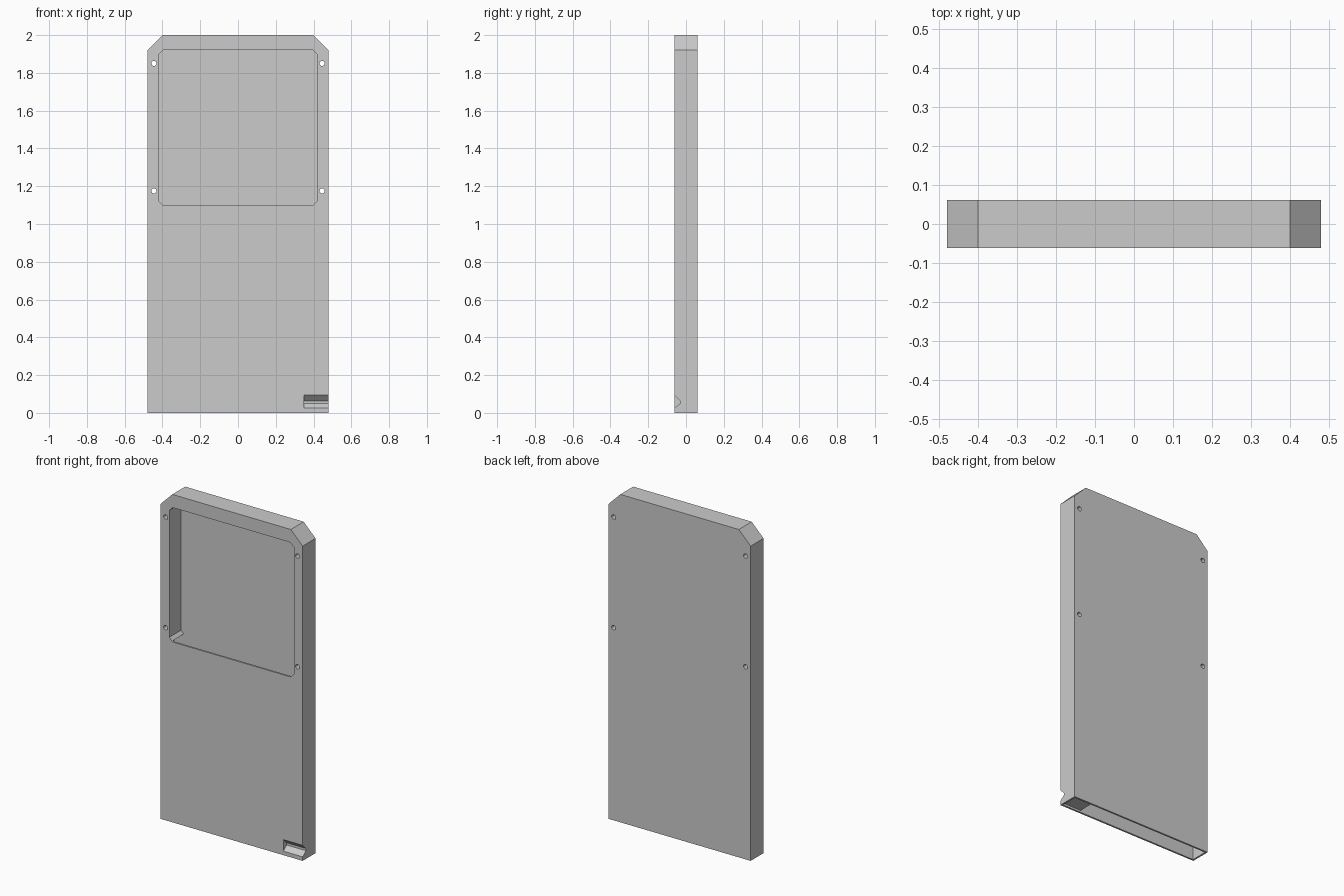
import bpy, bmesh, math
from mathutils import Vector

cube = bpy.data.objects.get("Cube")
if cube:
    bpy.data.objects.remove(cube, do_unlink=True)

HALF_D = 0.062    # half thickness of the case
WALL = 0.011      # shell thickness
HALF_W = 0.48

grey = bpy.data.materials.new("light grey")
grey.use_nodes = True
colour = (0.6, 0.6, 0.6, 1)
grey.diffuse_color = colour
grey.node_tree.nodes["Principled BSDF"].inputs["Base Color"].default_value = colour


def prism(name, profile, extrude):
    """Closed solid made by extruding a flat outline of 3D points."""
    bm = bmesh.new()
    face = bm.faces.new([bm.verts.new(p) for p in profile])
    out = bmesh.ops.extrude_face_region(bm, geom=[face])
    moved = [v for v in out["geom"] if isinstance(v, bmesh.types.BMVert)]
    bmesh.ops.translate(bm, verts=moved, vec=Vector(extrude))
    bmesh.ops.recalc_face_normals(bm, faces=bm.faces)
    mesh = bpy.data.meshes.new(name)
    bm.to_mesh(mesh)
    bm.free()
    mesh.materials.append(grey)
    obj = bpy.data.objects.new(name, mesh)
    bpy.context.collection.objects.link(obj)
    return obj


def slab(name, outline, y0, y1):
    """Front-view outline of (x, z) points extruded from y0 to y1."""
    return prism(name, [(x, y0, z) for x, z in outline], (0, y1 - y0, 0))


def box(name, x0, x1, y0, y1, z0, z1):
    return slab(name, [(x0, z0), (x1, z0), (x1, z1), (x0, z1)], y0, y1)


def combine(target, tool, operation):
    """Apply a boolean and discard the tool."""
    tool.hide_render = True
    mod = target.modifiers.new("bool", "BOOLEAN")
    mod.operation, mod.solver, mod.object = operation, "EXACT", tool
    bpy.context.view_layer.objects.active = target
    bpy.ops.object.modifier_apply(modifier=mod.name)
    bpy.data.objects.remove(tool, do_unlink=True)


# Case body with clipped top corners
case = slab("case", [(-HALF_W, 0), (HALF_W, 0), (HALF_W, 1.92), (0.40, 2),
                     (-0.40, 2), (-HALF_W, 1.92)], -HALF_D, HALF_D)

# Hollow lower half, open at the bottom
inner_w, inner_d = HALF_W - WALL, HALF_D - WALL
combine(case, box("cavity", -inner_w, inner_w, -inner_d, inner_d, -0.1, 1.105),
        "DIFFERENCE")

# Screen window, leaving only the back wall
w, c, lo, hi = 0.42, 0.023, 1.10, 1.92
window = [(-w + c, lo), (w - c, lo), (w, lo + c), (w, hi - c),
          (w - c, hi), (-w + c, hi), (-w, hi - c), (-w, lo + c)]
combine(case, slab("window_cut", window, -0.1, inner_d), "DIFFERENCE")

# Screw holes right through the case
for x in (-0.445, 0.445):
    for z in (1.175, 1.85):
        ring = [(x + 0.0135 * math.cos(a), z + 0.0135 * math.sin(a))
                for a in (i * math.tau / 24 for i in range(24))]
        combine(case, slab("hole_cut", ring, -0.1, 0.1), "DIFFERENCE")

# Solid corner block that carries the side notch
combine(case, box("corner_block", 0.342, HALF_W - 0.004, -HALF_D + 0.004,
                  HALF_D - 0.004, 0.012, 0.11), "UNION")

# Notch in the front edge, open to the side
notch = [(-0.07, 0.103), (-0.031, 0.064), (-0.031, 0.05), (-0.07, 0.018)]
combine(case, prism("notch_cut", [(0.35, y, z) for y, z in notch], (0.2, 0, 0)),
        "DIFFERENCE")

# Smooth hole walls, crisp edges elsewhere
bpy.ops.object.select_all(action="DESELECT")
case.select_set(True)
bpy.context.view_layer.objects.active = case
bpy.ops.object.shade_smooth_by_angle(angle=math.radians(30))
